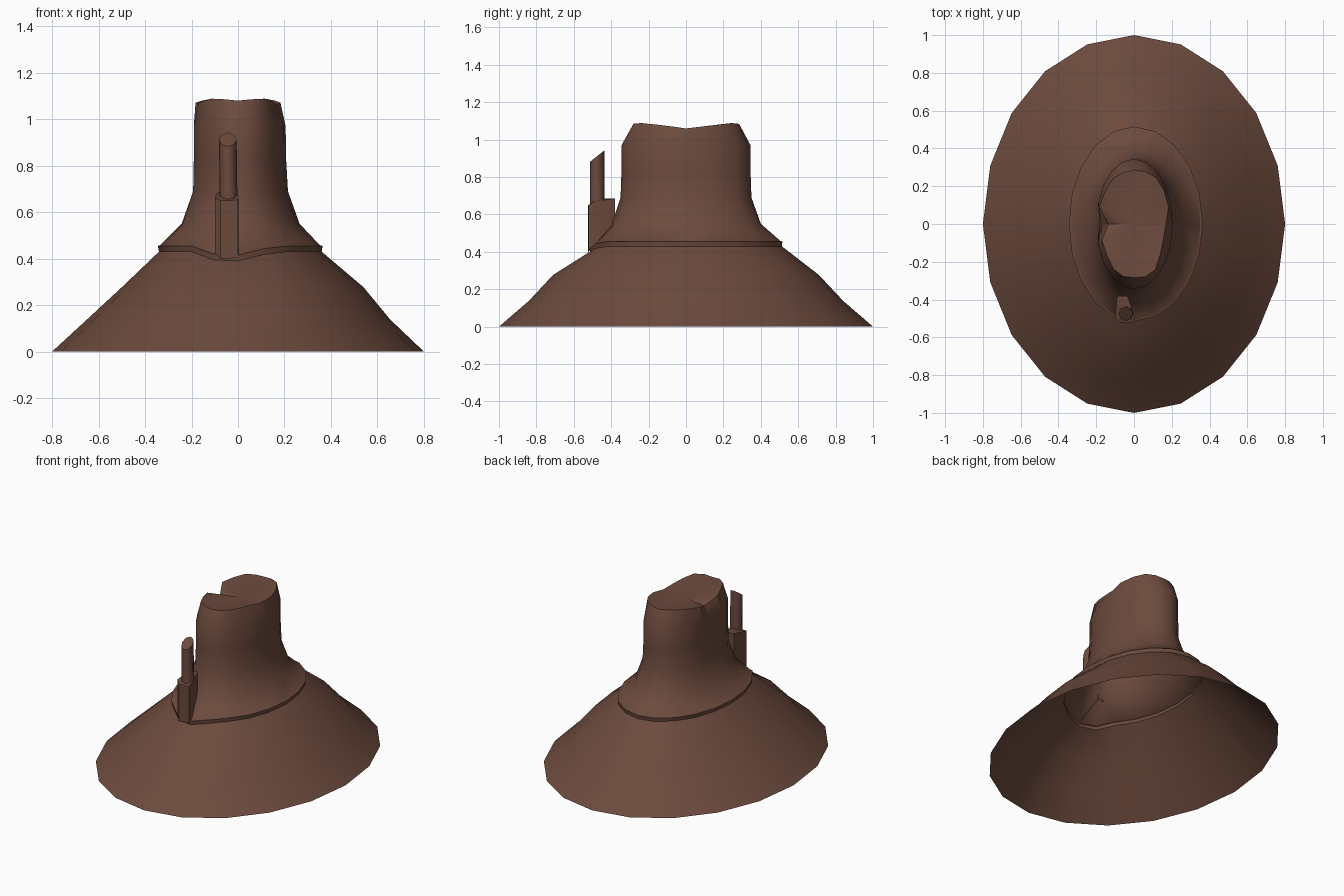
import bpy, bmesh, math
from mathutils import Vector

if "Cube" in bpy.data.objects:
    bpy.data.objects.remove(bpy.data.objects["Cube"])

N = 20
brown = bpy.data.materials.new("dark_brown_bark")
brown.diffuse_color = (0.150, 0.069, 0.047, 1)
brown.use_nodes = True
brown.node_tree.nodes["Principled BSDF"].inputs["Base Color"].default_value = brown.diffuse_color


def finish(name, bm, angle=35):
    bmesh.ops.recalc_face_normals(bm, faces=bm.faces)
    me = bpy.data.meshes.new(name)
    bm.to_mesh(me)
    bm.free()
    ob = bpy.data.objects.new(name, me)
    bpy.context.collection.objects.link(ob)
    me.materials.append(brown)
    bpy.ops.object.select_all(action='DESELECT')
    ob.select_set(True)
    bpy.context.view_layer.objects.active = ob
    bpy.ops.object.shade_smooth_by_angle(angle=math.radians(angle))
    return ob


def loft(bm, rings, cap=None):
    loops = [[bm.verts.new(p) for p in r] for r in rings]
    for a, b in zip(loops, loops[1:]):
        n = len(a)
        for i in range(n):
            bm.faces.new((a[i], a[(i + 1) % n], b[(i + 1) % n], b[i]))
    if cap:
        c = bm.verts.new(cap)
        top = loops[-1]
        for i in range(len(top)):
            bm.faces.new((top[i], top[(i + 1) % len(top)], c))


DIP = {14: 0.035, 15: 0.04, 16: 0.012}      # band sags at the front
SQUASH = {9: 1.0, 10: 0.9, 11: 1.0}         # fold down the left side


def ring(xr, xl, y, z, dip=0.0, fold=0.0):
    pts = []
    for k in range(N):
        a = math.tau * k / N
        c, s = math.cos(a), math.sin(a)
        f = 1 - fold * (1 - SQUASH.get(k, 1.0))
        pts.append(((xr if c > 0 else xl) * c * f, y * s, z - dip * DIP.get(k, 0)))
    return pts


# wide flared skirt, open underneath
bm = bmesh.new()
loft(bm, [ring(0.80, 0.80, 1.00, 0.0),
          ring(0.655, 0.65, 0.84, 0.138),
          ring(0.54, 0.50, 0.71, 0.277),
          ring(0.36, 0.34, 0.512, 0.43, 1)])
finish("flared_skirt", bm)

# trunk with a raised band at its foot and an uneven rim
RIM = [.95, 1.08, 1.1, 1.1, 1.05, 1.03, 1.03, 1.07, 1.06, 1.08,
       .76, 1.0, 1.0, 1.05, 1.05, 1.02, 1.06, 1.08, .97, .92]
rim = []
for k, f in enumerate(RIM):
    a = math.tau * k / N
    z = 1.06 + 0.035 * abs(math.sin(a)) - (0.03 if k == 10 else 0)
    z -= 0.015 * max(0, abs(math.sin(a)) - 0.9) / 0.1
    rim.append((0.178 * f * math.cos(a), 0.278 * f * math.sin(a), z))
bm = bmesh.new()
loft(bm, [ring(0.36, 0.34, 0.512, 0.43, 1),
          ring(0.364, 0.345, 0.516, 0.455, 1),
          ring(0.352, 0.335, 0.505, 0.458, 1),
          ring(0.265, 0.25, 0.40, 0.55, 0.3, 0.3),
          ring(0.215, 0.203, 0.35, 0.69, 0, 0.7),
          ring(0.207, 0.20, 0.345, 0.83, 0, 0.9),
          ring(0.205, 0.20, 0.345, 0.97, 0, 1.4),
          rim], cap=(0, 0, 1.055))
finish("trunk", bm, 32)

# wedge-shaped socket on the front
bm = bmesh.new()
plan = [(-0.10, -0.50), (-0.075, -0.523), (0.0, -0.52), (0.003, -0.49),
        (-0.035, -0.38), (-0.09, -0.38)]
low = [(x, y, 0.40 + (y + 0.523) * 0.95) for x, y in plan]
mid = [(x, y, min(0.685, 0.65 + (y + 0.523) * 0.6)) for x, y in plan]
loft(bm, [low, mid], cap=(-0.047, -0.45, 0.685))
finish("socket", bm, 30)

# slanted tube standing in the socket
bm = bmesh.new()
cx, cy, r = -0.044, -0.475, 0.038


def hexa(z, slope, dx=0.0):
    return [(cx + dx + r * math.cos(math.tau * i / 8),
             cy + r * math.sin(math.tau * i / 8),
             z + slope * math.sin(math.tau * i / 8)) for i in range(8)]


loft(bm, [hexa(0.62, 0, 0.004), hexa(0.912, 0.03)], cap=(cx, cy, 0.912))
finish("tube", bm, 50)
